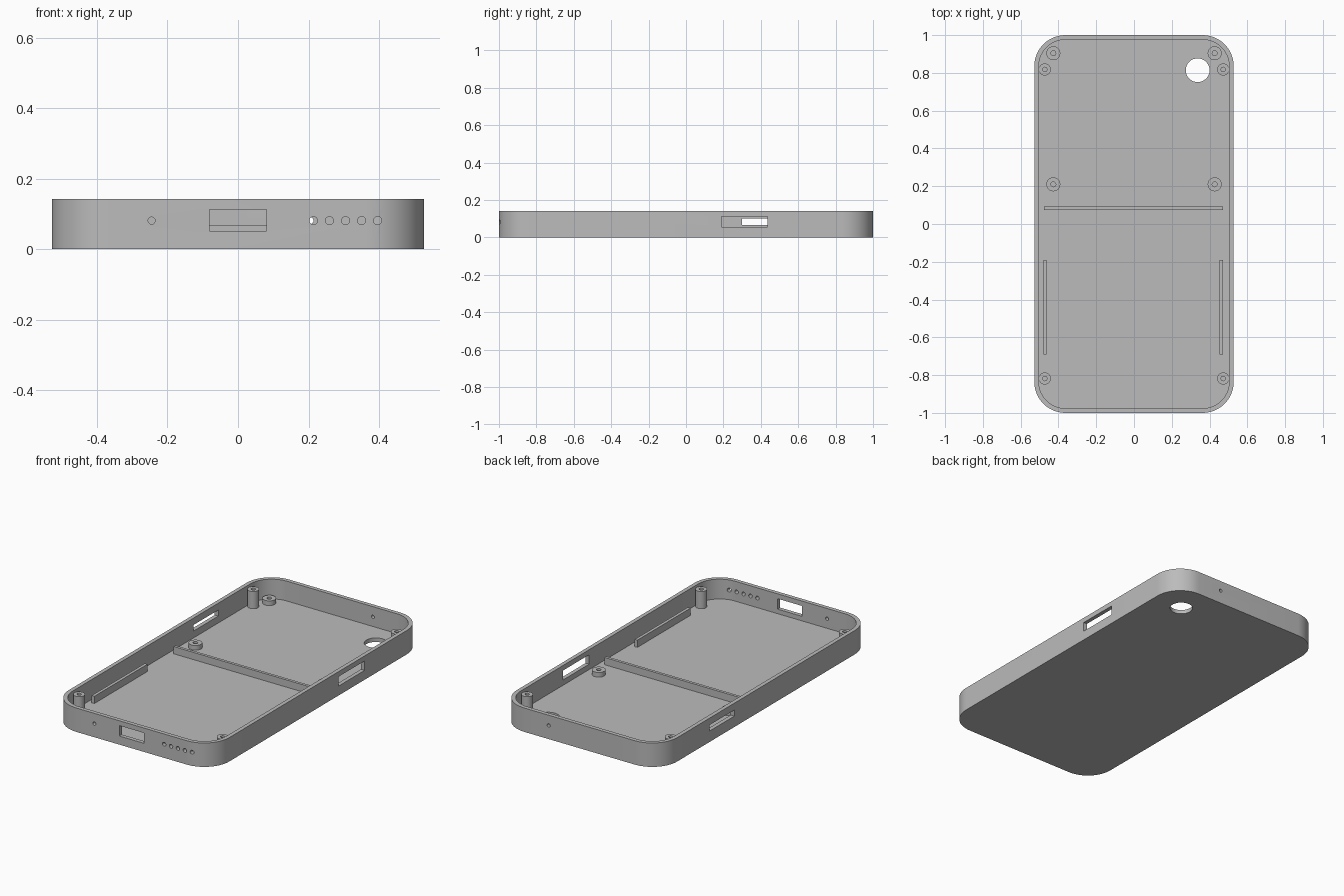
import bpy, bmesh
from math import sin, cos, pi
from mathutils import Matrix, Vector

old = bpy.data.objects.get("Cube")
if old:
    bpy.data.objects.remove(old, do_unlink=True)

W, L, H = 0.528, 1.0, 0.142      # half width, half length, height
WALL, FLOOR, RADIUS = 0.024, 0.024, 0.165
RIB_TOP, HOLE_Z = 0.067, 0.081

grey = bpy.data.materials.new("plastic grey")
grey.use_nodes = True
colour = (0.5, 0.5, 0.5, 1)
grey.diffuse_color = colour
grey.node_tree.nodes["Principled BSDF"].inputs["Base Color"].default_value = colour


def finish(name, bm):
    bmesh.ops.recalc_face_normals(bm, faces=bm.faces)
    mesh = bpy.data.meshes.new(name)
    bm.to_mesh(mesh)
    bm.free()
    mesh.materials.append(grey)
    ob = bpy.data.objects.new(name, mesh)
    bpy.context.collection.objects.link(ob)
    return ob


def smooth(ob):
    bpy.ops.object.select_all(action='DESELECT')
    ob.select_set(True)
    bpy.context.view_layer.objects.active = ob
    bpy.ops.object.shade_smooth_by_angle()


def add_box(bm, x0, x1, y0, y1, z0, z1):
    centre = Vector((x0 + x1, y0 + y1, z0 + z1)) / 2
    size = Matrix.Diagonal((x1 - x0, y1 - y0, z1 - z0, 1))
    bmesh.ops.create_cube(bm, size=1, matrix=Matrix.Translation(centre) @ size)


def add_drill(bm, centre, radius, depth, along_y=False):
    turn = Matrix.Rotation(pi / 2, 4, 'X') if along_y else Matrix()
    bmesh.ops.create_cone(bm, cap_ends=True, segments=32, radius1=radius, radius2=radius,
                          depth=depth, matrix=Matrix.Translation(centre) @ turn)


def rounded_slab(name, w, l, r, z0, z1, steps=14):
    bm = bmesh.new()
    ring = []
    for q, (sx, sy) in enumerate([(1, 1), (-1, 1), (-1, -1), (1, -1)]):
        for i in range(steps + 1):
            a = (q + i / steps) * pi / 2
            ring.append(bm.verts.new((sx * (w - r) + r * cos(a), sy * (l - r) + r * sin(a), z0)))
    face = bm.faces.new(ring)
    out = bmesh.ops.extrude_face_region(bm, geom=[face])
    top = [g for g in out["geom"] if isinstance(g, bmesh.types.BMVert)]
    bmesh.ops.translate(bm, verts=top, vec=(0, 0, z1 - z0))
    return finish(name, bm)


def cut(ob, cutter):
    mod = ob.modifiers.new("cut", 'BOOLEAN')
    mod.operation, mod.solver, mod.object = 'DIFFERENCE', 'EXACT', cutter
    graph = bpy.context.evaluated_depsgraph_get()
    mesh = bpy.data.meshes.new_from_object(ob.evaluated_get(graph))
    ob.modifiers.clear()
    ob.data = mesh
    bpy.data.objects.remove(cutter, do_unlink=True)


def tube(name, x, y, outer, inner, top):
    bm = bmesh.new()
    z0 = FLOOR - 0.004
    profile = [(inner, z0), (outer, z0), (outer, top), (inner, top)]
    verts = [bm.verts.new((r, 0, z)) for r, z in profile]
    edges = [bm.edges.new((verts[i], verts[(i + 1) % 4])) for i in range(4)]
    bmesh.ops.spin(bm, geom=verts + edges, axis=(0, 0, 1), cent=(0, 0, 0),
                   angle=2 * pi, steps=32, use_merge=True)
    bmesh.ops.remove_doubles(bm, verts=bm.verts, dist=0.0001)
    bmesh.ops.translate(bm, verts=bm.verts, vec=(x, y, 0))
    smooth(finish(name, bm))


# Tray: rounded block hollowed from above
tray = rounded_slab("tray", W, L, RADIUS, 0, H)
cut(tray, rounded_slab("pocket_cutter", W - WALL, L - WALL, RADIUS - WALL, FLOOR, H + 0.1))

# Openings through the walls and floor
bm = bmesh.new()
front, back = -L + WALL / 2, L - WALL / 2
add_box(bm, -0.081, 0.081, -L - 0.05, -L + 0.05, 0.051, 0.113)          # front port
add_box(bm, W - 0.05, W + 0.05, 0.19, 0.435, 0.056, 0.112)              # left slot
add_box(bm, -W - 0.05, -W + 0.05, 0.30, 0.535, 0.065, 0.101)            # right slot
for i in range(5):                                                      # speaker holes
    add_drill(bm, (0.214 + i * 0.0455, front, HOLE_Z), 0.0115, 0.1, True)
add_drill(bm, (-0.245, front, HOLE_Z), 0.01, 0.1, True)                 # microphone hole
add_drill(bm, (0.204, back, HOLE_Z), 0.01, 0.1, True)                   # back hole
add_drill(bm, (0.337, 0.814, FLOOR / 2), 0.063, 0.1)                    # lens hole
cut(tray, finish("opening_cutter", bm))
smooth(tray)

# Divider across the floor and the two side ribs
bm = bmesh.new()
add_box(bm, -0.476, 0.472, 0.075, 0.092, FLOOR - 0.004, RIB_TOP)
finish("divider", bm)
for side, x in (("right", -0.471), ("left", 0.462)):
    bm = bmesh.new()
    add_box(bm, x - 0.009, x + 0.009, -0.69, -0.19, FLOOR - 0.004, RIB_TOP)
    finish("side_rib_" + side, bm)

# Tall screw posts in the corners, short standoffs for the board
for side, s in (("right", -1), ("left", 1)):
    for end, e in (("front", -1), ("back", 1)):
        tube(f"screw_post_{end}_{side}", s * 0.472, e * 0.818, 0.032, 0.012, 0.126)
    for end, y in (("middle", 0.21), ("back", 0.904)):
        tube(f"standoff_{end}_{side}", s * 0.427, y, 0.037, 0.013, 0.052)
